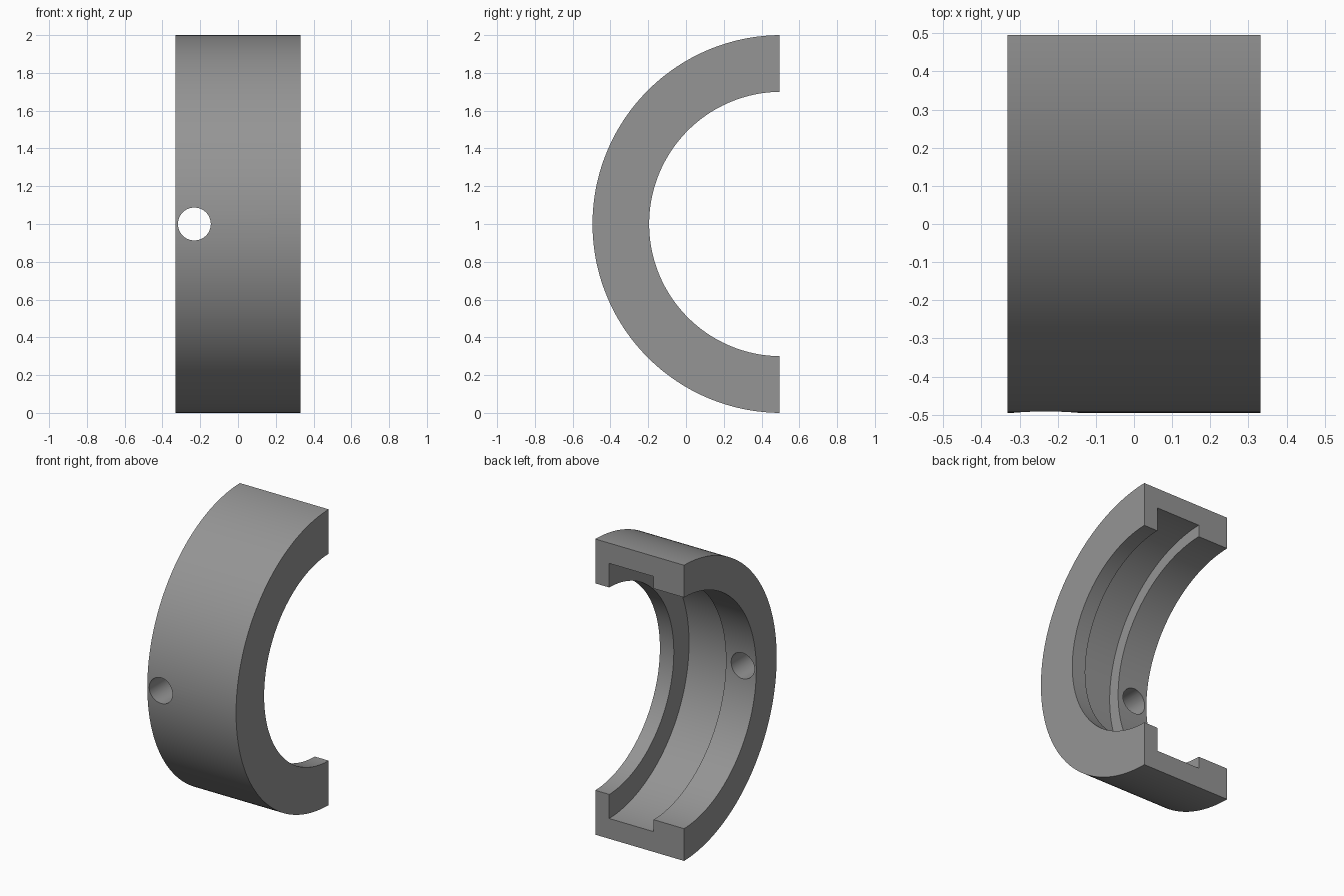
import bpy, bmesh, math
from mathutils import Vector

cube = bpy.data.objects.get("Cube")
if cube:
    bpy.data.objects.remove(cube, do_unlink=True)

steel = bpy.data.materials.new("grey_steel")
steel.use_nodes = True
GREY = (0.3, 0.3, 0.3, 1)
steel.diffuse_color = GREY
steel.node_tree.nodes["Principled BSDF"].inputs["Base Color"].default_value = GREY

AXIS = Vector((0, 0.505, 1))   # centre line of the ring
END_Y = 0.495                  # flat split face
W = 0.332                      # half width

# Cross-section (x, radius): narrow lip, deep groove, wide land
section = [(-W, 1), (W, 1), (W, 0.7), (0.228, 0.7), (0.228, 0.863),
           (-0.105, 0.863), (-0.105, 0.782), (-W, 0.782)]

# Half ring: revolve the section through the front, then cut it flat
bm = bmesh.new()
verts = [bm.verts.new((x, AXIS.y, AXIS.z + r)) for x, r in section]
face = bm.faces.new(verts)
bmesh.ops.spin(bm, geom=[face, *face.edges, *face.verts], cent=AXIS,
               axis=(1, 0, 0), angle=math.pi, steps=128, use_duplicate=False)
if min(v.co.y for v in bm.verts) > 0:
    raise ValueError("ring revolved to the wrong side")
cut = bmesh.ops.bisect_plane(bm, geom=[*bm.verts, *bm.edges, *bm.faces],
                             plane_co=(0, END_Y, 0), plane_no=(0, 1, 0),
                             clear_outer=True)
rim = [e for e in bm.edges if e.is_boundary]
bmesh.ops.holes_fill(bm, edges=rim, sides=0)
bmesh.ops.recalc_face_normals(bm, faces=bm.faces)
mesh = bpy.data.meshes.new("half_ring")
bm.to_mesh(mesh)
bm.free()
mesh.materials.append(steel)
ring = bpy.data.objects.new("half_ring", mesh)
bpy.context.collection.objects.link(ring)

# Radial hole through the wide land
bpy.ops.mesh.primitive_cylinder_add(vertices=64, radius=0.087, depth=0.6,
                                    location=(-0.231, -0.4, 1),
                                    rotation=(math.pi / 2, 0, 0))
drill = bpy.context.object
drill.name = "hole_cutter"
drill.data.materials.append(steel)

bpy.ops.object.select_all(action="DESELECT")
ring.select_set(True)
bpy.context.view_layer.objects.active = ring
hole = ring.modifiers.new("oil_hole", "BOOLEAN")
hole.operation = "DIFFERENCE"
hole.solver = "EXACT"
hole.object = drill
bpy.ops.object.modifier_apply(modifier=hole.name)
bpy.data.objects.remove(drill, do_unlink=True)
bpy.ops.object.shade_smooth_by_angle(angle=math.radians(30))
